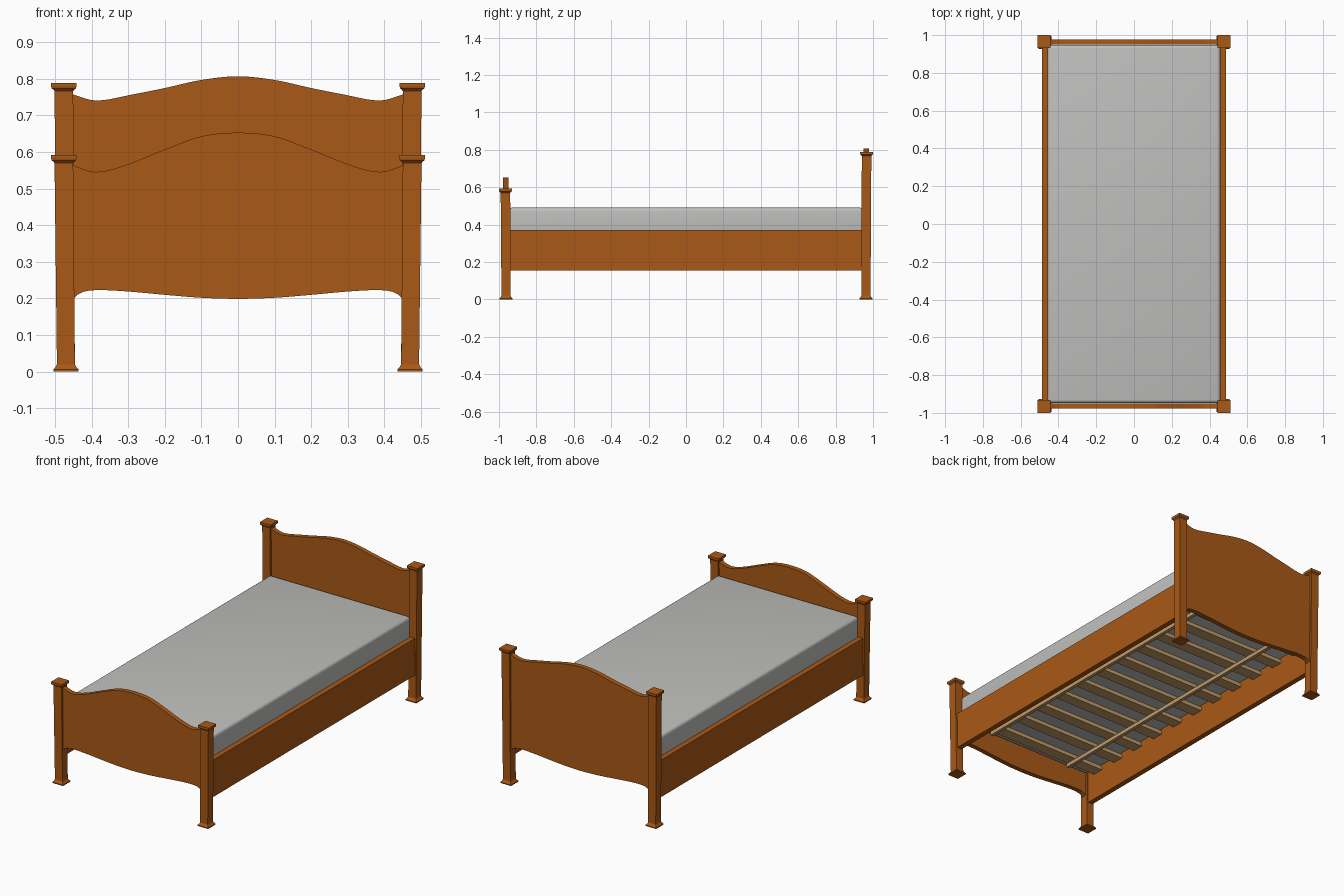
import bpy, bmesh

if "Cube" in bpy.data.objects:
    bpy.data.objects.remove(bpy.data.objects["Cube"])


def material(name, rgb):
    m = bpy.data.materials.new(name)
    m.diffuse_color = (*rgb, 1)
    m.use_nodes = True
    m.node_tree.nodes["Principled BSDF"].inputs["Base Color"].default_value = m.diffuse_color
    return m


WOOD = material("warm wood", (0.40, 0.10, 0.008))
SLAT = material("pale slat wood", (0.54, 0.33, 0.14))
CLOTH = material("grey mattress", (0.52, 0.52, 0.51))


def finish(name, bm, mat, smooth=False):
    bmesh.ops.recalc_face_normals(bm, faces=bm.faces)
    me = bpy.data.meshes.new(name)
    bm.to_mesh(me)
    bm.free()
    me.materials.append(mat)
    ob = bpy.data.objects.new(name, me)
    bpy.context.collection.objects.link(ob)
    if smooth:
        bpy.ops.object.select_all(action='DESELECT')
        ob.select_set(True)
        bpy.context.view_layer.objects.active = ob
        bpy.ops.object.shade_smooth_by_angle(angle=0.6)
    return ob


def box(name, lo, hi, mat, bevel=0.0, segments=2):
    bm = bmesh.new()
    bmesh.ops.create_cube(bm, size=1)
    for v in bm.verts:
        v.co = [(a + b) / 2 + c * (b - a) for a, b, c in zip(lo, hi, v.co)]
    if bevel:
        bmesh.ops.bevel(bm, geom=bm.edges[:], offset=bevel, segments=segments,
                        profile=0.5, affect='EDGES')
    return finish(name, bm, mat, bevel > 0)


def post(name, sx, sy, top):
    # square post: flared foot, slight taper, moulded cap
    profile = [(0, .0345), (.006, .0345), (.012, .029), (.020, .0245),
               (top - .022, .0255), (top - .018, .029), (top - .015, .033),
               (top - .010, .0345), (top, .0345)]
    bm = bmesh.new()
    rings = []
    for z, h in profile:
        t = z / top
        cx, cy = sx * (.470 + .006 * t), sy * (.962 + .0035 * t)
        rings.append([bm.verts.new((cx + a * h, cy + b * h, z))
                      for a, b in ((-1, -1), (1, -1), (1, 1), (-1, 1))])
    for r, s in zip(rings, rings[1:]):
        for i in range(4):
            j = (i + 1) % 4
            bm.faces.new((r[i], r[j], s[j], s[i]))
    bm.faces.new(rings[0])
    bm.faces.new(rings[-1])
    finish(name, bm, WOOD)


def curve(points, x):
    # smooth height at |x| through a few points (cubic Hermite)
    x = abs(x)
    p = [(-points[1][0], points[1][1])] + points
    p.append((2 * p[-1][0] - p[-2][0], 2 * p[-1][1] - p[-2][1]))
    for i in range(1, len(p) - 2):
        (xa, ya), (x0, y0), (x1, y1), (xb, yb) = p[i - 1:i + 3]
        if x <= x1 + 1e-6:
            d = x1 - x0
            t = (x - x0) / d
            m0, m1 = (y1 - ya) / (x1 - xa) * d, (yb - y0) / (xb - x0) * d
            return ((2*t**3 - 3*t*t + 1) * y0 + (t**3 - 2*t*t + t) * m0
                    + (3*t*t - 2*t**3) * y1 + (t**3 - t*t) * m1)


BOTTOM = [(0, .199), (.1, .202), (.2, .210), (.3, .219), (.38, .223),
          (.42, .219), (.44, .209), (.455, .195)]


def board(name, y, top):
    bm = bmesh.new()
    cols = []
    n = 56
    for i in range(n + 1):
        x = -.455 + .91 * i / n
        zt, zb = curve(top, x), curve(BOTTOM, x)
        cols.append([bm.verts.new((x, y + dy, z)) for dy, z in
                     ((-.014, zb), (.014, zb), (.014, zt), (-.014, zt))])
    for a, b in zip(cols, cols[1:]):
        for i in range(4):
            j = (i + 1) % 4
            bm.faces.new((a[i], a[j], b[j], b[i]))
    bm.faces.new(cols[0])
    bm.faces.new(cols[-1])
    finish(name, bm, WOOD, True)


# Posts
for sx, side in ((-1, "left"), (1, "right")):
    post("foot_post_" + side, sx, -1, .592)
    post("head_post_" + side, sx, 1, .789)

# Curved end boards
board("headboard", .964, [(0, .807), (.1, .797), (.2, .775), (.3, .755),
                          (.36, .743), (.40, .742), (.455, .759)])
board("footboard", -.964, [(0, .653), (.1, .643), (.2, .607), (.3, .567),
                           (.36, .549), (.40, .547), (.455, .565)])

# Side rails and the long bearers under the slats
for s, side in ((-1, "left"), (1, "right")):
    xs = sorted((s * .457, s * .488))
    box("side_rail_" + side, (xs[0], -.945, .156), (xs[1], .945, .372), WOOD)
    xs = sorted((s * .265, s * .285))
    box("slat_bearer_" + side, (xs[0], -.895, .29), (xs[1], .895, .312), SLAT)

# Cross slats
for i in range(11):
    y = -.855 + .171 * i
    box(f"slat_{i + 1}", (-.457, y - .034, .312), (.457, y + .034, .334), SLAT)

# Mattress
box("mattress", (-.457, -.948, .334), (.457, .948, .491), CLOTH, .018, 4)
